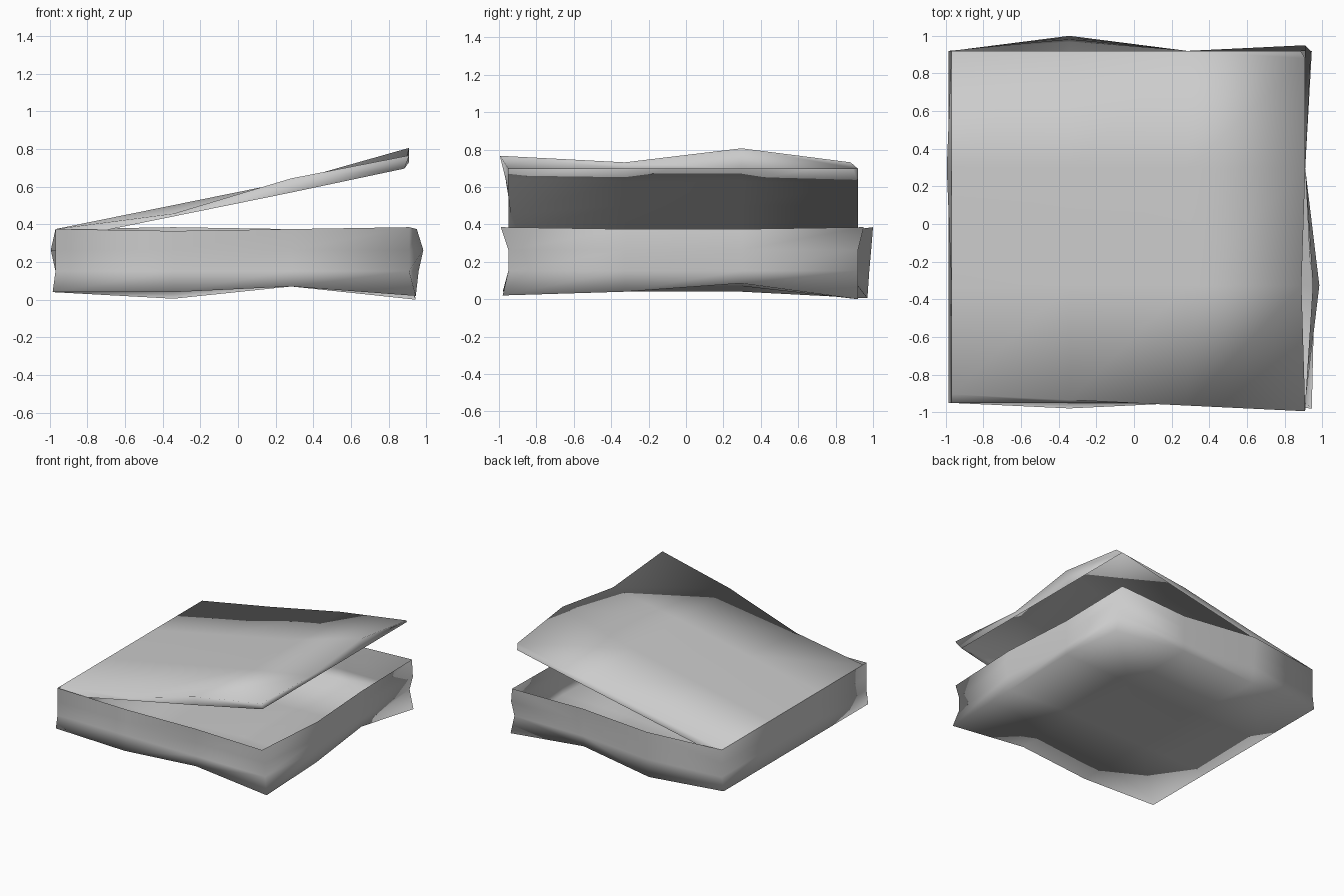
import bpy
import bmesh
from mathutils import Vector

if "Cube" in bpy.data.objects:
    bpy.data.objects.remove(bpy.data.objects["Cube"], do_unlink=True)

card = bpy.data.materials.new("plain_grey_card")
card.use_nodes = True
grey = (0.6, 0.6, 0.6, 1)
card.diffuse_color = grey
card.node_tree.nodes["Principled BSDF"].inputs["Base Color"].default_value = grey

HALF_WIDTH = 0.94
HALF_DEPTH = 0.935
FLOOR = 0.04
RIM = 0.375
HINGE_X = -0.97
SLOPE = 0.203
LAST = 3


def across(step, low, high):
    """Evenly spaced position along a side cut into three."""
    return low + (high - low) * step / LAST


def lattice(i, j):
    x = across(i, HINGE_X, HINGE_X + HALF_WIDTH * 2)
    y = across(j, -HALF_DEPTH, HALF_DEPTH) - 0.015
    return x, y


def build(name, sheets, place):
    """Join sheets of grid cells that share their edge points."""
    bm = bmesh.new()
    verts = {}

    def vert(key):
        if key not in verts:
            verts[key] = bm.verts.new(place(*key))
        return verts[key]

    for rows, cell in sheets:
        for a in range(LAST):
            for b in range(rows):
                corners = ((a, b), (a + 1, b), (a + 1, b + 1), (a, b + 1))
                bm.faces.new([vert(cell(*corner)) for corner in corners])
    bmesh.ops.recalc_face_normals(bm, faces=bm.faces)
    for face in bm.faces:
        face.smooth = True
    mesh = bpy.data.meshes.new(name)
    bm.to_mesh(mesh)
    bm.free()
    mesh.materials.append(card)
    part = bpy.data.objects.new(name, mesh)
    bpy.context.scene.collection.objects.link(part)


def tray_point(i, j, k):
    """Warped open tray: bulging walls and a floor that lifts on one side."""
    x, y = lattice(i, j)
    point = Vector((x, y, across(k, FLOOR, RIM)))
    right, front, back = i == LAST, j == 0, j == LAST
    floor, rim = k == 0, k == LAST

    # right wall: bulge, then the skewed corners
    if right and j == 1:
        point.x += (0.03, 0.05, 0.075, 0.04)[k]
    if right and floor and (front or back):
        point.x += 0.035
        point.z -= 0.02 if front else 0.04
    if right and back and k == 2:
        point.x += 0.03
    # left wall: small swelling
    if i == 0 and (j, k) == (2, 2):
        point.x -= 0.025
    if i == 0 and floor:
        point.x -= 0.015
    # back wall: bulge and raised corner
    if back and i == 1:
        point.y += across(k, 0.05, 0.08)
    if back and right and rim:
        point.y += 0.03
    # front wall: pushed out at the right rim and the floor edge
    if front and right and rim:
        point.y -= 0.04
    if front and floor and i in (1, LAST):
        point.y -= 0.03
    # floor: lifted ridge and one low spot; rim corners rise
    if floor and i == 2:
        point.z += 0.03
    if floor and right and j == 2:
        point.z += 0.045
    if floor and back and i == 1:
        point.z -= 0.035
    if rim and right and (front or back):
        point.z += 0.01
    if rim and i == 1:
        point.z += 0.01 if back else -0.01
    return point


def lid_point(i, j, k):
    """Tilted lid panel; layer one is the straight lower edge of its lips."""
    x, y = lattice(i, j)
    z = RIM + SLOPE * (x - HINGE_X)
    right, front, back = i == LAST, j == 0, j == LAST
    if k:
        return x - 0.025 * right, y, z - 0.06
    if right:
        z += (0.01, -0.025, 0.05, -0.025)[j]
    elif front:
        z += (0, -0.045, 0.015)[i]
    elif back and i:
        z -= 0.01
    if front:
        y += across(i, 0.045, -0.045)
    if back and right:
        y -= 0.04
    if right and j == 1:
        x -= 0.02
    return x, y, z


# Floor and four walls of the open tray
build("box_tray", [
    (LAST, lambda a, b: (a, b, 0)),
    (LAST, lambda a, b: (a, 0, b)),
    (LAST, lambda a, b: (a, LAST, b)),
    (LAST, lambda a, b: (0, a, b)),
    (LAST, lambda a, b: (LAST, a, b)),
], tray_point)

# Half-open lid with lips on its three free sides
build("box_lid", [
    (LAST, lambda a, b: (a, b, 0)),
    (1, lambda a, b: (a, 0, b)),
    (1, lambda a, b: (a, LAST, b)),
    (1, lambda a, b: (LAST, a, b)),
], lid_point)
